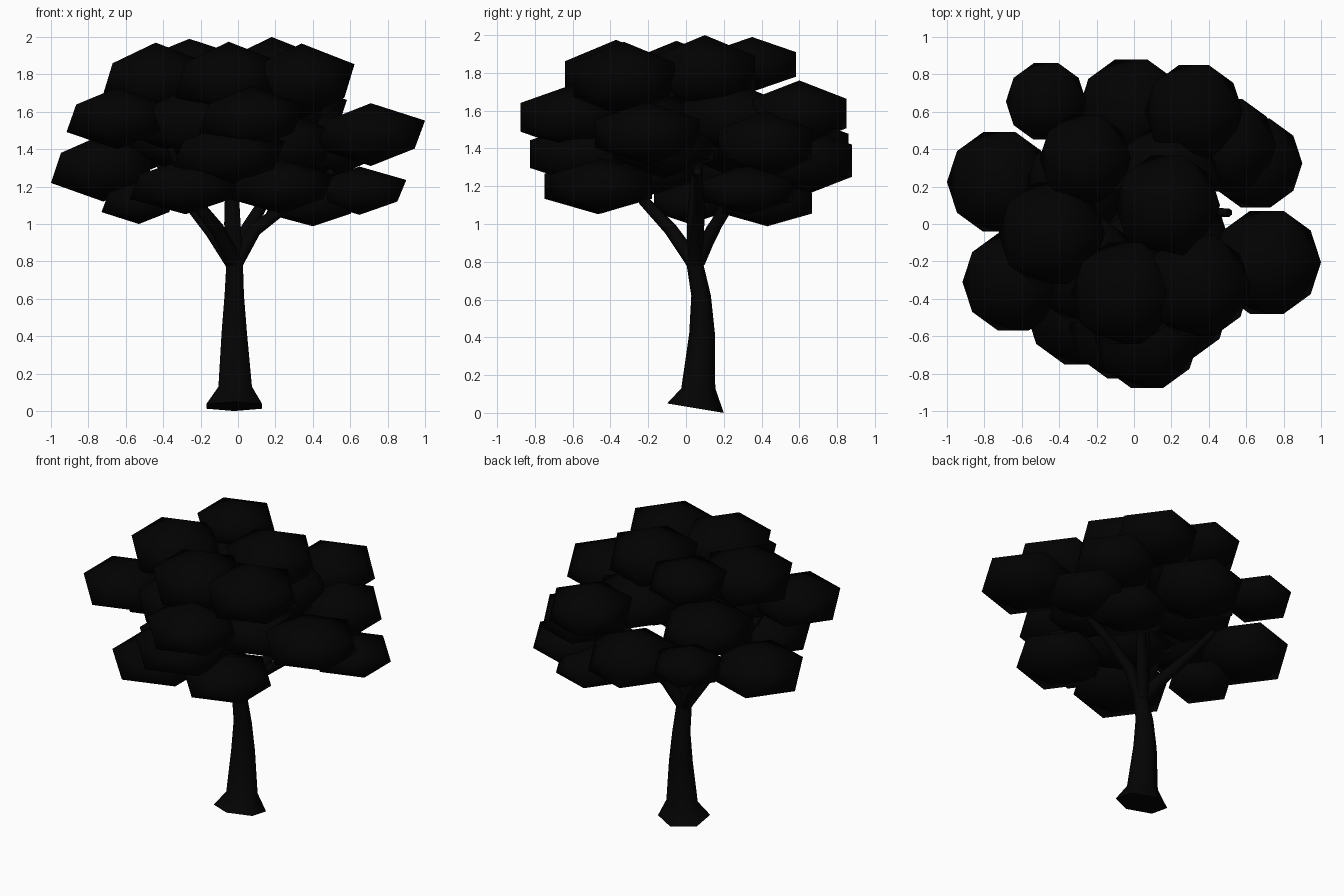
import bpy, bmesh, math
from mathutils import Vector

if "Cube" in bpy.data.objects:
    bpy.data.objects.remove(bpy.data.objects["Cube"])


def material(name, rgb):
    m = bpy.data.materials.new(name)
    m.diffuse_color = (*rgb, 1)
    m.use_nodes = True
    m.node_tree.nodes["Principled BSDF"].inputs["Base Color"].default_value = m.diffuse_color
    return m


bark = material("bark", (0.001, 0.001, 0.001))
leaf = material("leaf", (0.0005, 0.0005, 0.0005))


def finish(name, bm, mat):
    bmesh.ops.recalc_face_normals(bm, faces=bm.faces)
    for f in bm.faces:
        f.smooth = len(f.verts) < 5
    me = bpy.data.meshes.new(name)
    bm.to_mesh(me)
    bm.free()
    me.materials.append(mat)
    ob = bpy.data.objects.new(name, me)
    bpy.context.collection.objects.link(ob)
    return ob


def tube(name, path, sides, flat=False):
    """Tapered low-poly limb; path holds (x, y, z, radius)."""
    bm = bmesh.new()
    pts = [Vector(p[:3]) for p in path]
    rings = []
    for i, p in enumerate(path):
        d = pts[min(i + 1, len(pts) - 1)] - pts[max(i - 1, 0)]
        q = Vector((0, 0, 1)).rotation_difference(d)
        ring = []
        for k in range(sides):
            a = 2 * math.pi * k / sides + math.pi / 2
            off = Vector((math.cos(a) * 1.15, math.sin(a), 0)) * p[3]
            ring.append(bm.verts.new(pts[i] + (off if flat else q @ off)))
        rings.append(ring)
    for a, b in zip(rings, rings[1:]):
        for k in range(sides):
            n = (k + 1) % sides
            bm.faces.new((a[k], a[n], b[n], b[k]))
    bm.faces.new(rings[0])
    bm.faces.new(rings[-1])
    return finish(name, bm, bark)


# Trunk with flared foot, its base slightly tilted
trunk = tube("trunk", [(-.02, .05, .025, .15), (-.015, .065, .13, .09),
                       (-.02, .085, .42, .068), (-.02, .08, .62, .052),
                       (-.018, .045, .8, .044), (-.03, .05, 1.0, .044),
                       (-.035, .06, 1.35, .03)], 6, True)
for v in trunk.data.vertices:
    if v.co.z < .1:
        v.co.z = max(0, .025 - .167 * (v.co.y - .05))

# Branches forking from the trunk top
branches = [
    [(-.03, .05, .8, .042), (-.14, .14, .96, .035), (-.27, .22, 1.12, .028), (-.42, .28, 1.32, .02)],
    [(-.02, .04, .8, .042), (-.11, -.08, .97, .036), (-.23, -.22, 1.12, .03), (-.36, -.34, 1.4, .02)],
    [(-.01, .05, .8, .042), (.09, .06, .97, .036), (.25, .07, 1.09, .03), (.51, .06, 1.28, .022)],
    [(-.02, .06, .8, .042), (.05, .14, .97, .035), (.14, .24, 1.12, .028), (.24, .4, 1.4, .02)],
]
for i, b in enumerate(branches):
    tube(f"branch_{i + 1}", b, 6)

# Leaf clumps: flattened icosahedra (x, y, z, ring radius, half height)
lower = [
    (.65, .325, 1.178, .25, .129), (.40, .43, 1.11, .25, .122),
    (-.53, .02, 1.115, .20, .115), (-.28, -.465, 1.2, .30, .148),
    (.23, -.45, 1.2, .28, .145), (-.72, .225, 1.30, .28, .18),
    (-.08, -.2, 1.29, .28, .14),
]
middle = [
    (.71, -.205, 1.478, .29, .168), (-.47, .655, 1.42, .215, .13),
    (-.645, -.31, 1.565, .272, .165), (.07, -.61, 1.565, .28, .17),
    (-.05, -.54, 1.37, .30, .165), (-.015, .61, 1.335, .283, .19),
    (.32, .6, 1.585, .262, .175), (.5, .42, 1.42, .26, .18),
    (-.3, .2, 1.46, .28, .19), (.18, .25, 1.56, .28, .19),
    (.24, -.12, 1.42, .28, .18), (-.25, -.25, 1.54, .29, .19),
]
upper = [
    (.34, -.33, 1.765, .283, .2), (.18, .1, 1.80, .28, .2),
    (-.26, .35, 1.845, .245, .145), (-.44, -.05, 1.77, .285, .2),
    (-.05, -.37, 1.77, .285, .205),
]
for group, clumps in (("lower", lower), ("middle", middle), ("upper", upper)):
    for i, (x, y, z, r, h) in enumerate(clumps):
        bm = bmesh.new()
        bmesh.ops.create_icosphere(bm, subdivisions=1, radius=1)
        bmesh.ops.scale(bm, vec=(r / .8944, r / .8944, h), verts=bm.verts)
        bmesh.ops.translate(bm, vec=(x, y, z), verts=bm.verts)
        finish(f"{group}_leaf_clump_{i + 1}", bm, leaf)
